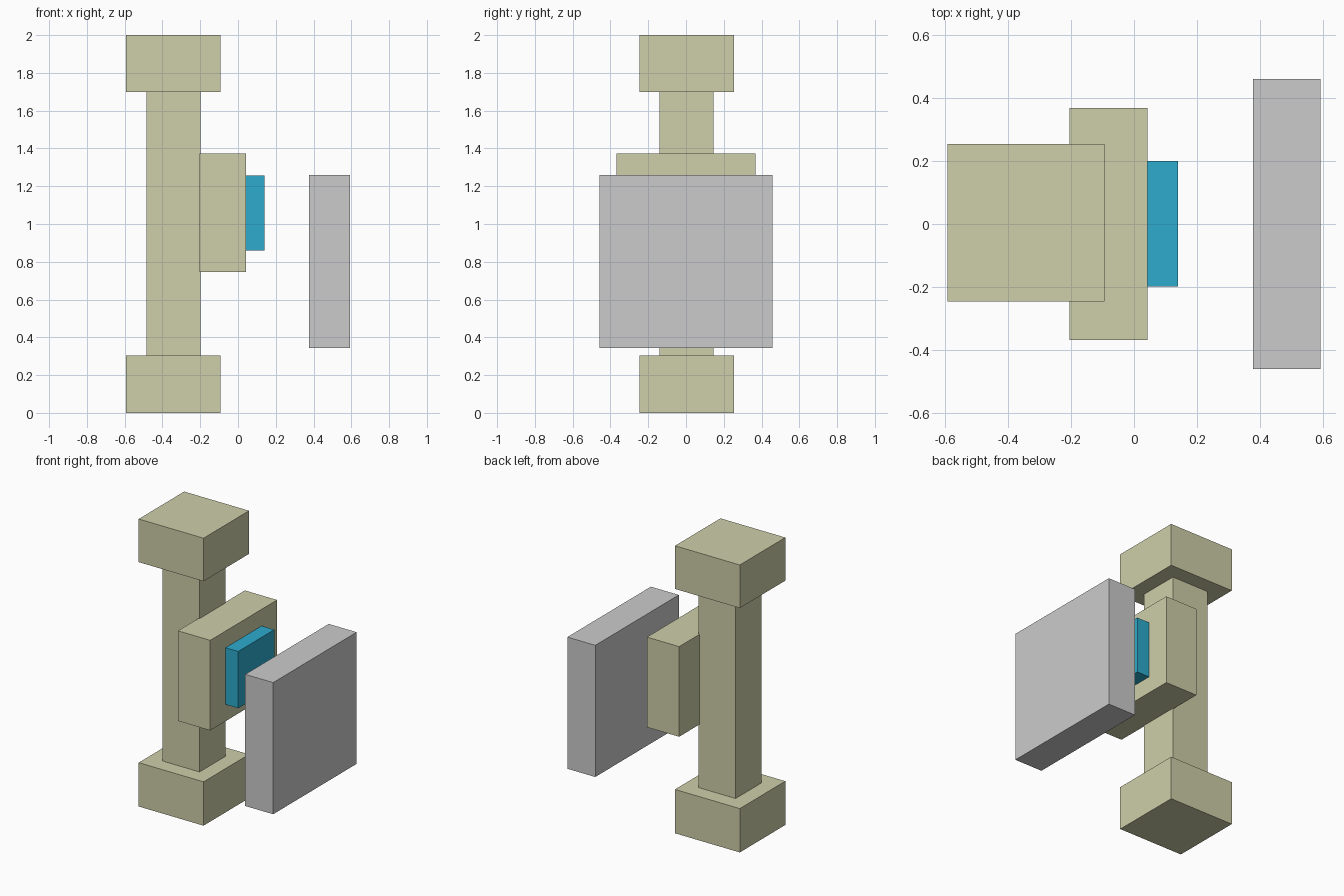
import bpy

if "Cube" in bpy.data.objects:
    bpy.data.objects.remove(bpy.data.objects["Cube"])


def material(name, rgb):
    mat = bpy.data.materials.new(name)
    mat.diffuse_color = (*rgb, 1)
    mat.use_nodes = True
    mat.node_tree.nodes["Principled BSDF"].inputs["Base Color"].default_value = mat.diffuse_color
    return mat


def box(name, x, y, z, mat=None):
    """Box spanning the (min, max) range on each axis."""
    spans = (x, y, z)
    bpy.ops.mesh.primitive_cube_add(size=1, location=[(a + b) / 2 for a, b in spans])
    obj = bpy.context.object
    obj.name = name
    obj.scale = [b - a for a, b in spans]
    bpy.ops.object.transform_apply(location=False, rotation=False, scale=True)
    if mat:
        obj.data.materials.append(mat)
    return obj


tan = material("tan", (0.62, 0.62, 0.40))
blue = material("blue", (0.026, 0.41, 0.61))

# Post with matching end blocks
for name, z in (("base_block", (0, 0.305)), ("top_block", (1.70, 2.0))):
    box(name, (-0.592, -0.093), (-0.246, 0.254), z, tan)
box("post", (-0.484, -0.198), (-0.14, 0.146), (0.305, 1.70), tan)

# Mounting plate with coloured pad
box("mounting_plate", (-0.205, 0.043), (-0.367, 0.368), (0.745, 1.372), tan)
box("pad", (0.043, 0.14), (-0.198, 0.199), (0.861, 1.256), blue)

# Free-standing panel in front of the pad
box("panel", (0.377, 0.592), (-0.459, 0.459), (0.344, 1.26))
